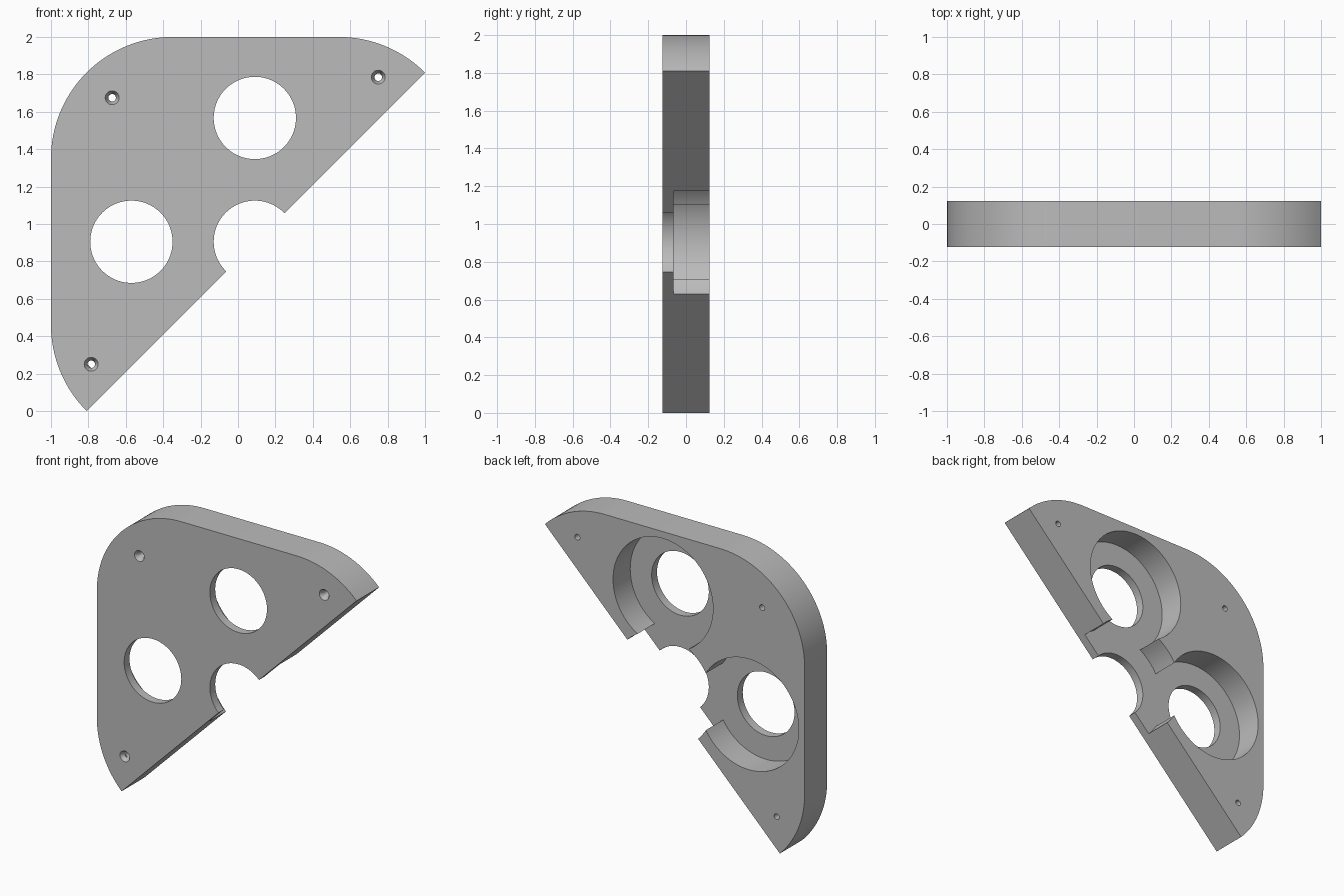
import bpy, bmesh, math
from mathutils import Matrix, Vector

if "Cube" in bpy.data.objects:
    bpy.data.objects.remove(bpy.data.objects["Cube"], do_unlink=True)

HALF = 0.124          # half the plate thickness
FLOOR = -0.065        # y of the pocket floor
HOLE_R, POCKET_R = 0.22, 0.385
CORNER_R = 0.65
BORES = [(0.09, 1.567), (-0.57, 0.905), (0.09, 0.905)]
SCREWS = [(-0.673, 1.675), (0.75, 1.785), (-0.785, 0.25)]

grey = bpy.data.materials.new("plain_grey")
grey.use_nodes = True
colour = (0.5, 0.5, 0.5, 1)
grey.diffuse_color = colour
grey.node_tree.nodes["Principled BSDF"].inputs["Base Color"].default_value = colour


def add_object(name, bm):
    bmesh.ops.recalc_face_normals(bm, faces=bm.faces)
    mesh = bpy.data.meshes.new(name)
    bm.to_mesh(mesh)
    bm.free()
    mesh.materials.append(grey)
    obj = bpy.data.objects.new(name, mesh)
    bpy.context.collection.objects.link(obj)
    return obj


def arc(cx, cz, start, end, steps):
    angles = [math.radians(start + (end - start) * i / steps) for i in range(steps + 1)]
    return [(cx + CORNER_R * math.cos(a), cz + CORNER_R * math.sin(a)) for a in angles]


def cut_round(x, z, y0, y1, r0, r1, segments=96):
    """Cut a cylinder or cone running along y out of the plate."""
    bm = bmesh.new()
    turn = Matrix.Translation((x, (y0 + y1) / 2, z)) @ Matrix.Rotation(-math.pi / 2, 4, 'X')
    bmesh.ops.create_cone(bm, cap_ends=True, segments=segments, radius1=r0,
                          radius2=r1, depth=y1 - y0, matrix=turn)
    cutter = add_object("cutter", bm)
    cutter.hide_render = True
    mod = plate.modifiers.new("cut", 'BOOLEAN')
    mod.operation, mod.solver, mod.object = 'DIFFERENCE', 'EXACT', cutter
    bpy.ops.object.modifier_apply(modifier=mod.name)
    bpy.data.objects.remove(cutter, do_unlink=True)


# Plate: rounded outline closed by the straight diagonal edge
outline = (arc(-0.35, 0.46, 225, 180, 16) + arc(-0.35, 1.35, 180, 90, 32)
           + arc(0.54, 1.35, 90, 45, 16))
bm = bmesh.new()
face = bm.faces.new([bm.verts.new((x, -HALF, z)) for x, z in outline])
extruded = bmesh.ops.extrude_face_region(bm, geom=[face])["geom"]
bmesh.ops.translate(bm, vec=Vector((0, 2 * HALF, 0)),
                    verts=[v for v in extruded if isinstance(v, bmesh.types.BMVert)])
plate = add_object("mounting_plate", bm)
bpy.context.view_layer.objects.active = plate
plate.select_set(True)

# Overlapping round pockets in the back, then the through holes
for x, z in BORES:
    cut_round(x, z, FLOOR, 0.2, POCKET_R, POCKET_R)
for x, z in BORES:
    cut_round(x, z, -0.2, 0.2, HOLE_R, HOLE_R)

# Screw holes, countersunk from the front
for x, z in SCREWS:
    cut_round(x, z, -0.2, 0.2, 0.02, 0.02, 32)
    cut_round(x, z, -HALF - 0.01, -HALF + 0.03, 0.043, 0.02, 32)

bpy.ops.object.shade_smooth_by_angle()
